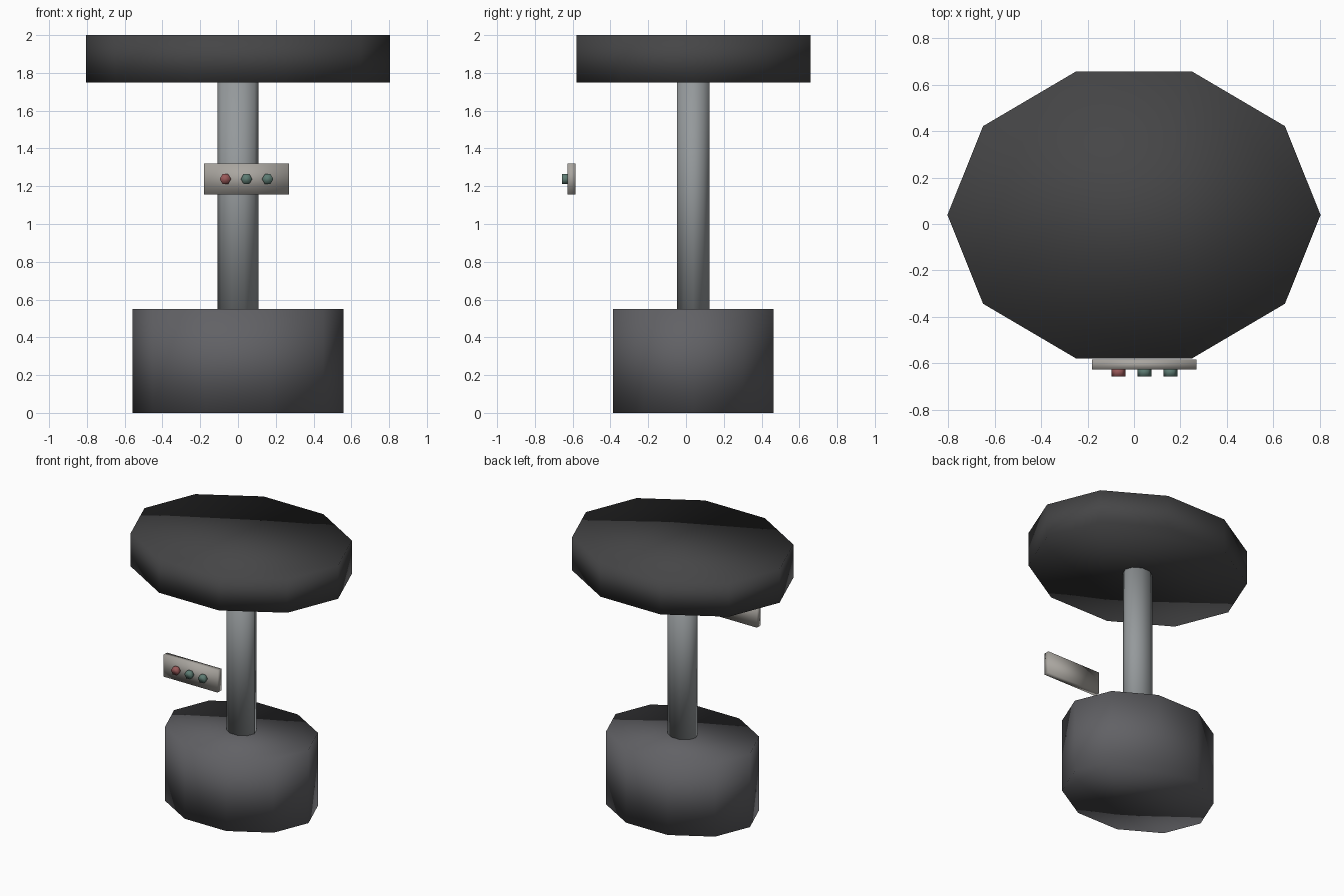
import bpy
from math import radians

if "Cube" in bpy.data.objects:
    bpy.data.objects.remove(bpy.data.objects["Cube"])


def finish(obj, name, color):
    obj.name = name
    mat = bpy.data.materials.get(color[0]) or bpy.data.materials.new(color[0])
    mat.diffuse_color = (*color[1], 1)
    mat.use_nodes = True
    mat.node_tree.nodes["Principled BSDF"].inputs["Base Color"].default_value = mat.diffuse_color
    obj.data.materials.append(mat)
    bpy.ops.object.transform_apply(location=False, rotation=True, scale=True)
    bpy.ops.object.shade_smooth()


def oval_drum(name, rx, ry, z0, z1, color):
    # ten-sided oval prism with corners on the x axis
    bpy.ops.mesh.primitive_cylinder_add(vertices=10, radius=1, depth=1,
                                        location=(0, 0.039, (z0 + z1) / 2),
                                        rotation=(0, 0, 0))
    obj = bpy.context.object
    for v in obj.data.vertices:          # first corner from +y round to +x
        v.co.x, v.co.y = v.co.y, -v.co.x
    obj.scale = (rx, ry, z1 - z0)
    finish(obj, name, color)


DARK = ("dark_grey", (0.06, 0.06, 0.062))
BASE = ("base_grey", (0.12, 0.12, 0.13))
STEEL = ("steel", (0.3, 0.32, 0.33))
PANEL = ("panel_grey", (0.4, 0.38, 0.35))
RED = ("button_red", (0.32, 0.1, 0.1))
GREEN = ("button_green", (0.11, 0.2, 0.17))

# Seat, column and base
oval_drum("seat", 0.804, 0.651, 1.75, 2.0, DARK)
oval_drum("column", 0.108, 0.09, 0.5, 1.8, STEEL)
oval_drum("base", 0.558, 0.447, 0.0, 0.55, BASE)

# Control panel in front of the column
bpy.ops.mesh.primitive_cube_add(size=1, location=(0.045, -0.606, 1.239))
panel = bpy.context.object
panel.scale = (0.45, 0.044, 0.163)
finish(panel, "control_panel", PANEL)

# Hexagonal buttons, corners pointing sideways
for i, color in enumerate((RED, GREEN, GREEN)):
    bpy.ops.mesh.primitive_cylinder_add(
        vertices=6, radius=0.03, depth=0.038,
        location=(-0.067 + 0.112 * i, -0.638, 1.238))
    button = bpy.context.object
    for v in button.data.vertices:
        v.co.x, v.co.y, v.co.z = v.co.y, v.co.z, v.co.x
    finish(button, f"button_{i + 1}", color)
